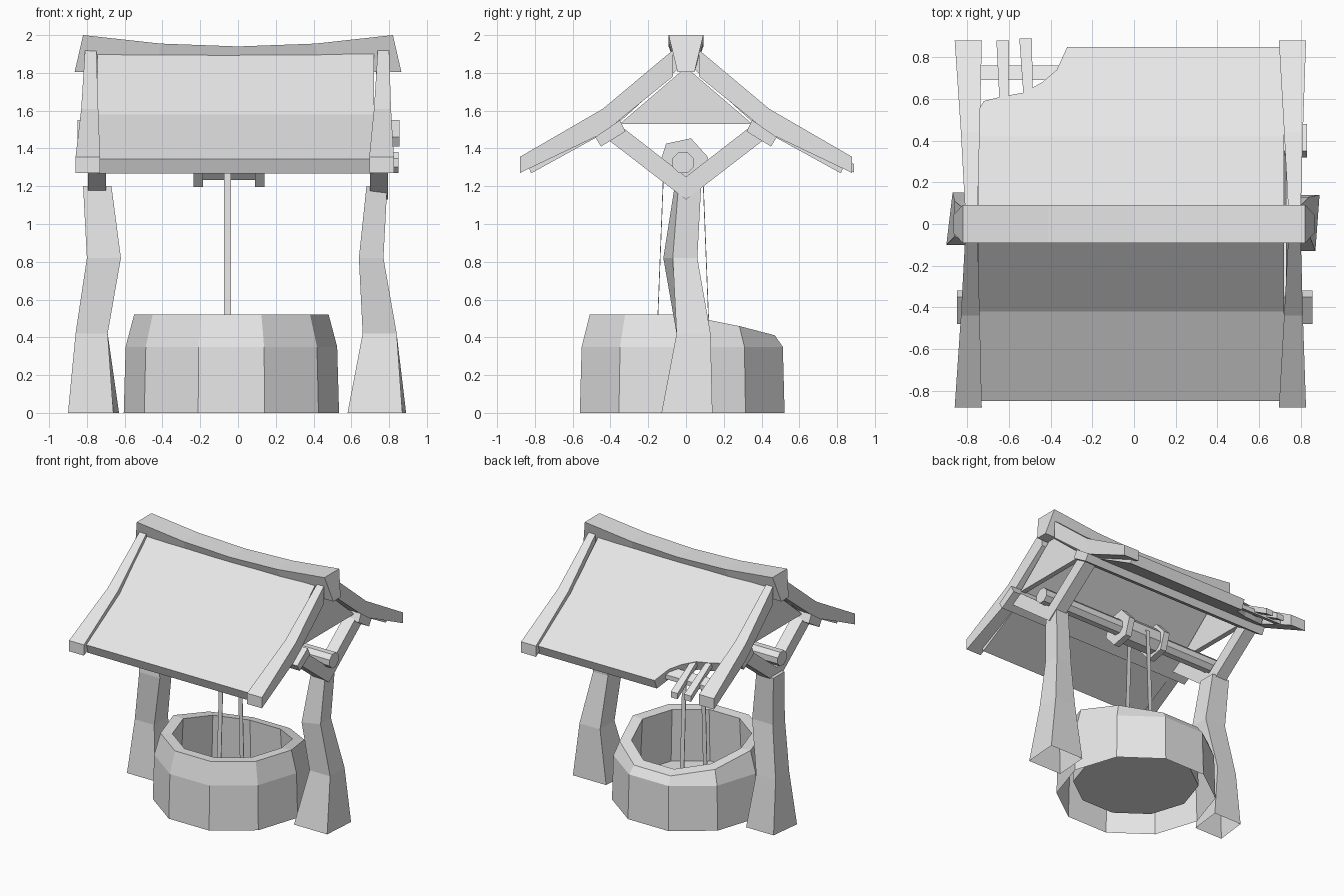
import bpy
import bmesh
from math import cos, sin, tau

if "Cube" in bpy.data.objects:
    bpy.data.objects.remove(bpy.data.objects["Cube"])

COLOUR = (0.8, 0.8, 0.8, 1)
mat = bpy.data.materials.new("pale grey")
mat.use_nodes = True
mat.diffuse_color = COLOUR
mat.node_tree.nodes["Principled BSDF"].inputs["Base Color"].default_value = COLOUR


def finish(name, bm):
    bmesh.ops.recalc_face_normals(bm, faces=bm.faces)
    mesh = bpy.data.meshes.new(name)
    bm.to_mesh(mesh)
    bm.free()
    mesh.materials.append(mat)
    obj = bpy.data.objects.new(name, mesh)
    bpy.context.collection.objects.link(obj)


def loft(name, rings, open_start=False):
    """Skin equal-sized rings and cap the ends."""
    bm = bmesh.new()
    loops = [[bm.verts.new(p) for p in ring] for ring in rings]
    if not open_start:
        bm.faces.new(loops[0])
    bm.faces.new(loops[-1])
    for a, b in zip(loops, loops[1:]):
        for i in range(len(a)):
            j = (i + 1) % len(a)
            bm.faces.new((a[i], a[j], b[j], b[i]))
    finish(name, bm)


def prism(name, yz, x0, x1):
    """Extrude a side profile along x."""
    loft(name, [[(x, y, z) for y, z in yz] for x in (x0, x1)])


def ngon(n, r, cy, cz, turn=0.0):
    return [(cy + r * cos(tau * (i + turn) / n), cz + r * sin(tau * (i + turn) / n))
            for i in range(n)]


def flip(yz, s):
    return [(y * s, z) for y, z in yz]


# Stone well: ten-sided shell, open underneath, rim sinking towards the back
def wall_ring(r, z, rim=False):
    return [(x, y, z - max(0, y - 0.05) * 0.26 if rim else z)
            for x, y in ngon(10, r, -0.035, -0.02)]


loft("well", [wall_ring(0.57, 0), wall_ring(0.56, 0.35), wall_ring(0.515, 0.52, True),
              wall_ring(0.43, 0.515, True), wall_ring(0.45, 0.1)], open_start=True)


# Crooked posts, open underneath. Levels: x0, x1, y0, y1, z, back shift, front twist
def post(name, levels):
    loft(name, [[(a, c, z), (b, c + t, z), (b + s, d, z), (a + s, d, z)]
                for a, b, c, d, z, s, t in levels], open_start=True)


post("right_post", [(-0.90, -0.66, -0.10, 0.15, 0, 0.03, 0),
                    (-0.86, -0.69, -0.06, 0.11, 0.42, 0, 0),
                    (-0.80, -0.62, -0.09, 0.06, 0.82, 0, 0),
                    (-0.82, -0.67, -0.06, 0.08, 1.2, 0, 0)])
post("left_post", [(0.58, 0.87, -0.13, 0.14, 0, 0.02, 0),
                   (0.66, 0.84, -0.05, 0.13, 0.42, 0, 0),
                   (0.64, 0.77, -0.12, 0.06, 0.82, 0, 0.05),
                   (0.68, 0.79, -0.06, 0.08, 1.2, 0, 0.02)])

# Forked arms, gables and verge boards
ARM = [(0, 1.13), (0.08, 1.19), (0.43, 1.46), (0.36, 1.53), (0, 1.25)]
# Verge levels: y, top z, thickness, half width, right centre, left centre
VERGE = [(0.07, 1.92, 0.14, 0.03, -0.78, 0.77), (0.44, 1.61, 0.13, 0.045, -0.785, 0.765),
         (0.88, 1.355, 0.085, 0.065, -0.795, 0.76)]
for side, sx in (("right", -1), ("left", 1)):
    prism(side + "_gable", [(-0.35, 1.53), (0.35, 1.53), (0, 1.83)], sx * 0.73, sx * 0.77)
    for end, sy in (("front", -1), ("back", 1)):
        prism(f"{side}_{end}_arm", flip(ARM, sy), sx * 0.70, sx * 0.795)
        rings = []
        for y, z, t, w, right, left in VERGE:
            cx = left if sx > 0 else right
            rings.append([(cx - w, y * sy, z), (cx + w, y * sy, z),
                          (cx + w, y * sy, z - t), (cx - w, y * sy, z - t)])
        loft(f"{side}_{end}_verge_board", rings)

# Purlins resting on the arms
PURLIN = [(0.48, 1.46), (0.45, 1.41), (0.32, 1.49), (0.35, 1.55)]
prism("front_purlin", flip(PURLIN, -1), -0.85, 0.855)
prism("back_purlin", PURLIN, -0.82, 0.83)

# Roof panels, bent once; the back one has a broken corner
BEND = 0.42
X0, X1, EAVE = -0.745, 0.72, 0.85
HOLE = [(-0.72, 0.59), (-0.64, 0.61), (-0.53, 0.63), (-0.44, 0.68), (-0.37, 0.74), (-0.32, EAVE)]


def roof_z(y):
    return 1.58 + (BEND - y) * (0.91 if y < BEND else 0.55)


def roof_panel(name, sy, edge):
    bm = bmesh.new()

    def vert(x, y):
        return bm.verts.new((x, y * sy, roof_z(y)))
    a, b = vert(X0, BEND), vert(X1, BEND)
    bm.faces.new((vert(X0, 0.04), vert(X1, 0.04), b, a))
    bm.faces.new([a, b, vert(X1, EAVE)] + [vert(x, y) for x, y in edge])
    out = bmesh.ops.extrude_face_region(bm, geom=bm.faces[:], use_keep_orig=True)
    low = [g for g in out["geom"] if isinstance(g, bmesh.types.BMVert)]
    bmesh.ops.translate(bm, verts=low, vec=(0, -0.03 * sy, -0.075))
    finish(name, bm)


roof_panel("front_roof", -1, [(X0, EAVE)])
roof_panel("back_roof", 1, HOLE[::-1] + [(X0, 0.55)])

# Laths and batten laid bare by the broken corner
for i, (x, tip, lean) in enumerate([(-0.625, 0.88, 0.005), (-0.51, 0.89, 0.01)]):
    rings = []
    for y, cx, w in ((0.45, x + lean, 0.018), (tip, x - lean, 0.03)):
        z = roof_z(y) - 0.005
        rings.append([(cx - w, y, z), (cx + w, y, z), (cx + w, y, z - 0.045), (cx - w, y, z - 0.045)])
    loft(f"lath_{i + 1}", rings)
prism("batten", [(0.69, 1.4), (0.76, 1.365), (0.76, 1.33), (0.69, 1.365)], -0.76, -0.3)

# Sagging ridge beam with undercut ends
rings = []
for i in range(5):
    u = i / 2 - 1
    top = 1.94 + 0.06 * u * u
    rings.append([(0.82 * u, -0.092, top), (0.82 * u, 0.092, top),
                  (0.865 * u, 0.045, 1.805), (0.865 * u, -0.045, 1.805)])
loft("ridge_beam", rings)

# Windlass: axle, spool, two flanges and the flat rope falls
AY, AZ = -0.015, 1.325
prism("axle", ngon(8, 0.06, AY, AZ, 0.5), -0.83, 0.85)
prism("spool", ngon(8, 0.1, AY, AZ, 0.5), -0.2, 0.1)
for name, x in (("right_flange", -0.21), ("left_flange", 0.115)):
    prism(name, ngon(6, 0.135, AY, AZ, 0.2), x - 0.025, x + 0.025)
for name, s in (("front_rope", -1), ("back_rope", 1)):
    fall = [(0.1, AZ), (0.104, AZ), (0.152, 0.1), (0.148, 0.1)]
    prism(name, [(AY + s * y, z) for y, z in fall], -0.073, -0.038)
